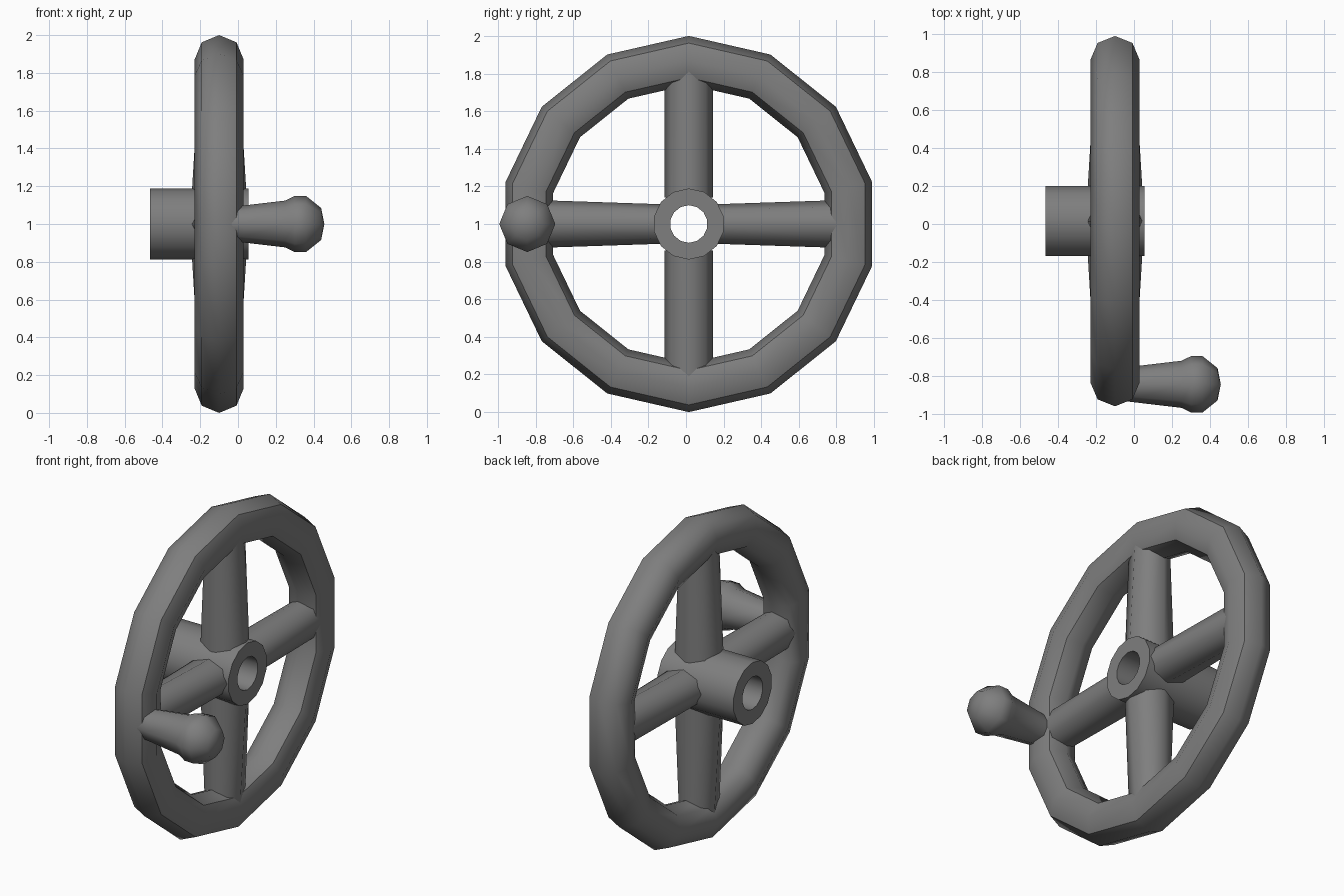
import bpy
import bmesh
from math import sin, cos, pi, radians
from mathutils import Matrix, Vector

cube = bpy.data.objects.get("Cube")
if cube:
    bpy.data.objects.remove(cube, do_unlink=True)

GREY = (0.21, 0.21, 0.21, 1.0)
grey = bpy.data.materials.new("grey_metal")
grey.use_nodes = True
grey.diffuse_color = GREY
grey.node_tree.nodes["Principled BSDF"].inputs["Base Color"].default_value = GREY

WHEEL = Vector((-0.1, 0.015, 1.0))   # wheel centre
TUBE = 0.13                          # rim tube radius
RING = 1.0 - TUBE                    # radius of the tube's centre line


def finish(name, bm, location, is_crease=lambda edge: False):
    """Smooth the faces, keep hard edges sharp and add the object."""
    bmesh.ops.remove_doubles(bm, verts=bm.verts, dist=0.0005)
    bmesh.ops.recalc_face_normals(bm, faces=bm.faces)
    for face in bm.faces:
        face.smooth = True
    for edge in bm.edges:
        hard = edge.calc_face_angle(0) > radians(50)
        edge.smooth = not (hard or is_crease(edge))
    mesh = bpy.data.meshes.new(name)
    bm.to_mesh(mesh)
    bm.free()
    mesh.materials.append(grey)
    obj = bpy.data.objects.new(name, mesh)
    obj.location = location
    bpy.context.collection.objects.link(obj)
    return obj


def skin(bm, loops, close):
    """Join neighbouring loops of vertices with quads."""
    count = len(loops)
    for i in range(count if close else count - 1):
        a, b = loops[i], loops[(i + 1) % count]
        for j in range(len(a)):
            k = (j + 1) % len(a)
            bm.faces.new((a[j], a[k], b[k], b[j]))


def turned(profile, sides, close):
    """Turn an (x, radius) profile around the x axis."""
    bm = bmesh.new()
    angles = [2 * pi * j / sides for j in range(sides)]
    loops = [[bm.verts.new((x, r * sin(a), r * cos(a))) for a in angles]
             for x, r in profile]
    skin(bm, loops, close)
    bmesh.ops.dissolve_degenerate(bm, edges=bm.edges, dist=0.0005)
    return bm


def spoke(name, angle, inner_width):
    """Tapered eight-sided spoke, from the hub wall into the rim."""
    bm = bmesh.new()
    loops = []
    for z, depth, width in ((0.14, 0.146, inner_width), (0.83, 0.104, 0.128)):
        loops.append([bm.verts.new((depth * cos(j * pi / 4), width * sin(j * pi / 4), z))
                      for j in range(8)])
    skin(bm, loops, False)
    for loop in loops:
        bm.faces.new(loop)
    bm.transform(Matrix.Rotation(angle, 4, 'X'))
    finish(name, bm, WHEEL)


# Rim: octagonal tube in fourteen segments, creased around its outer side face
section = [(TUBE * cos(i * pi / 4), RING + TUBE * sin(i * pi / 4)) for i in range(8)]
crease_x = TUBE * cos(pi / 4)
finish("rim", turned(section, 14, True), WHEEL,
       lambda e: all(abs(v.co.x - crease_x) < 0.001 for v in e.verts))

# Hub: thick sleeve with an open bore
finish("hub", turned([(-0.365, 0.1), (-0.365, 0.189), (0.155, 0.189), (0.155, 0.1)],
                     14, True), WHEEL)

# Spokes
for index, side in enumerate(("top", "front", "bottom", "back")):
    spoke(side + "_spoke", index * pi / 2, 0.105 if index % 2 else 0.128)

# Crank handle: flared grip with a rounded knob
grip = [(-0.08, 0), (-0.08, 0.085), (0.03, 0.098), (0.25, 0.124), (0.30, 0.148),
        (0.36, 0.149), (0.44, 0.085), (0.457, 0)]
finish("crank_handle", turned(grip, 8, False), (0, -0.844, 1.0))
